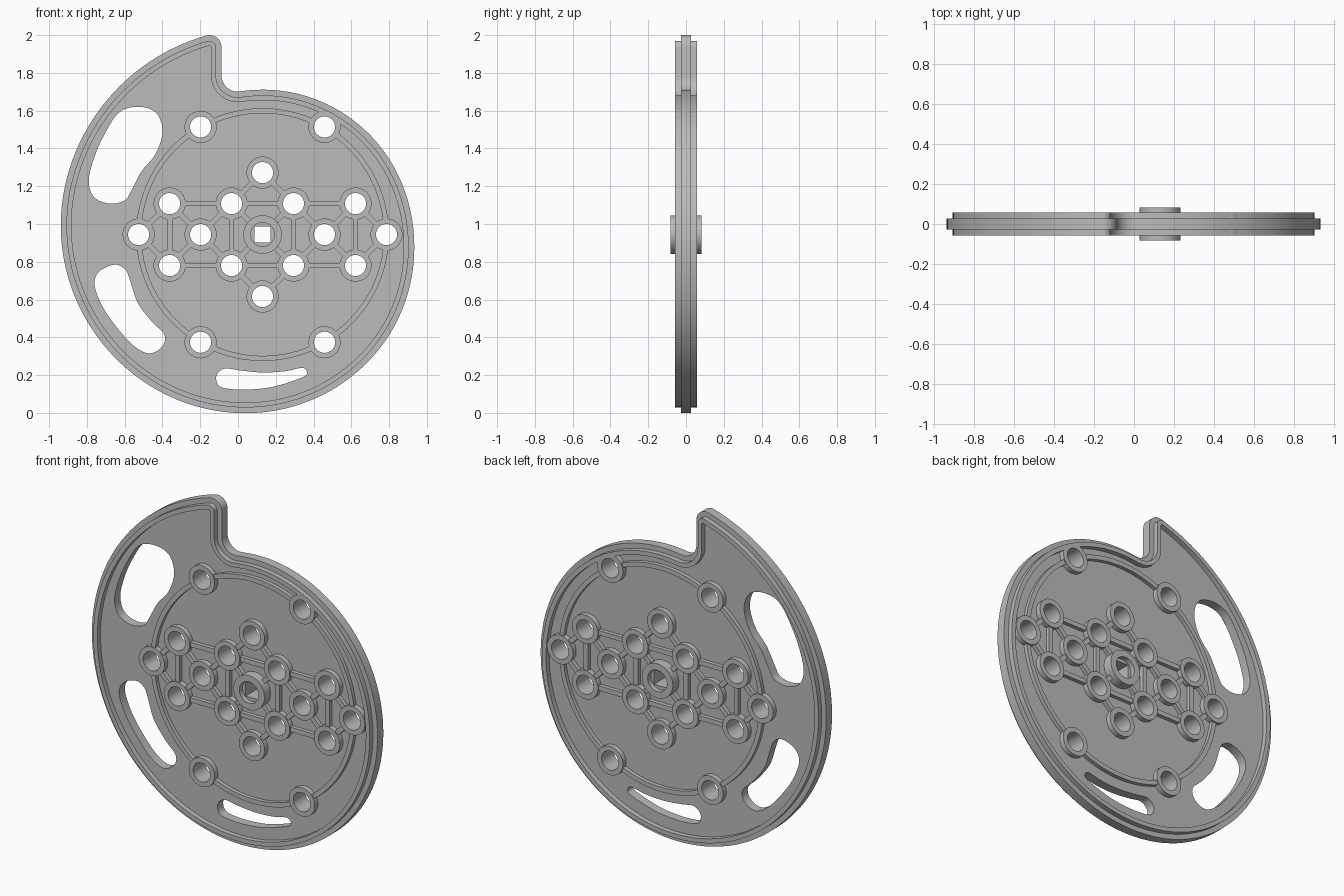
import bpy, bmesh, math
from mathutils import Vector

if "Cube" in bpy.data.objects:
    bpy.data.objects.remove(bpy.data.objects["Cube"])

CX, CZ = 0.13, 0.944            # hub axis
mat = bpy.data.materials.new("grey_plastic")
mat.diffuse_color = (0.5, 0.5, 0.5, 1)
mat.use_nodes = True
mat.node_tree.nodes["Principled BSDF"].inputs["Base Color"].default_value = mat.diffuse_color


def plate(name, loops, half):
    """Fill nested loops (x, z) and extrude them to y = +-half."""
    cu = bpy.data.curves.new(name, 'CURVE')
    cu.dimensions, cu.fill_mode, cu.extrude = '2D', 'BOTH', half
    for loop in loops:
        sp = cu.splines.new('POLY')
        sp.points.add(len(loop) - 1)
        for p, (x, z) in zip(sp.points, loop):
            p.co = (x, z, 0, 1)
        sp.use_cyclic_u = True
    tmp = bpy.data.objects.new(name + "_curve", cu)
    bpy.context.collection.objects.link(tmp)
    dg = bpy.context.evaluated_depsgraph_get()
    me = bpy.data.meshes.new_from_object(tmp.evaluated_get(dg))
    bpy.data.objects.remove(tmp)
    bm = bmesh.new()
    bm.from_mesh(me)
    bmesh.ops.remove_doubles(bm, verts=bm.verts, dist=1e-5)
    for v in bm.verts:
        x, y, z = v.co
        v.co = (x, -z, y)
    bmesh.ops.recalc_face_normals(bm, faces=bm.faces)
    bm.to_mesh(me)
    bm.free()
    me.name = name
    me.materials.clear()
    me.materials.append(mat)
    ob = bpy.data.objects.new(name, me)
    bpy.context.collection.objects.link(ob)
    bpy.ops.object.select_all(action='DESELECT')
    ob.select_set(True)
    bpy.context.view_layer.objects.active = ob
    bpy.ops.object.shade_smooth_by_angle(angle=math.radians(30))
    return ob


def arc(cx, cz, r, a0, a1, n):
    return [(cx + r * math.cos(math.radians(a0 + (a1 - a0) * i / n)),
             cz + r * math.sin(math.radians(a0 + (a1 - a0) * i / n))) for i in range(n + 1)]


def circle(cx, cz, r, n=40):
    return arc(cx, cz, r, 0, 360, n)[:-1]


def catmull(a, b, c, d, t):
    return 0.5 * (2 * b + (c - a) * t + (2 * a - 5 * b + 4 * c - d) * t * t
                  + (3 * b - a - 3 * c + d) * t ** 3)


def smooth_loop(pts, n=6):
    v = [Vector(p) for p in pts]
    k = len(v)
    return [tuple(catmull(v[i - 1], v[i], v[(i + 1) % k], v[(i + 2) % k], j / n))
            for i in range(k) for j in range(n)]


def inset(loop, d):
    """Offset a clockwise loop inward."""
    out = []
    for i, p in enumerate(loop):
        t = Vector(loop[(i + 1) % len(loop)]) - Vector(loop[i - 1])
        t.normalize()
        out.append((p[0] + t.y * d, p[1] - t.x * d))
    return out


# Spiral cam outline: radius every 45 degrees, clockwise from the top
RADII = [.768, .767, .775, .801, .866, .941, 1.010, 1.067, 1.090, 1.096, 1.096]


def radius(a):
    s = a / 45 + 1
    i = min(max(int(s), 1), len(RADII) - 3)
    return catmull(*RADII[i - 1:i + 3], s - i)


outline = []
for i in range(161):
    a = -9 + (344.1 + 9) * i / 160
    r = radius(max(a, 0))
    outline.append((CX + r * math.sin(math.radians(a)), CZ + r * math.cos(math.radians(a))))
outline += arc(-0.152, 1.935, 0.065, 105.9, 0, 12)[1:]      # rounded tip
outline += arc(-0.002, 1.786, 0.085, 180, 279, 12)[:-1]     # notch fillet

# Lightening slots
slots = [
    [(-.52, 1.62), (-.63, 1.59), (-.717, 1.455), (-.77, 1.325), (-.79, 1.22), (-.76, 1.14),
     (-.68, 1.108), (-.60, 1.125), (-.563, 1.18), (-.51, 1.28), (-.437, 1.37), (-.40, 1.485),
     (-.43, 1.585)],
    [(-.653, .785), (-.733, .75), (-.76, .68), (-.717, .563), (-.637, .447), (-.548, .352),
     (-.468, .315), (-.40, .352), (-.39, .415), (-.457, .484), (-.532, .585), (-.573, .706),
     (-.597, .76)],
    [(-.071, .235), (-.114, .198), (-.103, .145), (-.045, .127), (.06, .124), (.193, .14),
     (.34, .188), (.365, .214), (.34, .238), (.246, .22), (.124, .214), (.008, .225)],
]

# Bolt hole positions around the hub
P = 0.164
grid = [(sx * k * P, sz * P) for k in (1, 3) for sx in (-1, 1) for sz in (-1, 1)]
grid += [(-2 * P, 0), (2 * P, 0), (-4 * P, 0), (4 * P, 0), (0, -2 * P), (0, 2 * P)]
outer = [(sx * 2 * P, sz * .57) for sx in (-1, 1) for sz in (-1, 1)]
holes = [(CX + x, CZ + z) for x, z in grid + outer]

# Web with raised rim on both faces
plate("web", [outline] + [smooth_loop(s) for s in slots]
      + [circle(x, z, .068) for x, z in holes] + [circle(CX, CZ, .08)], .027)
plate("rim", [inset(outline, .03), inset(outline, .056)], .057)

# Bolt bosses
for x, z in holes:
    plate("bolt_boss", [circle(x, z, .085), circle(x, z, .056)], .057)

# Hub collar and square-bored core
plate("hub_collar", [circle(CX, CZ, .102), circle(CX, CZ, .063)], .083)
h = .042
plate("hub_core", [circle(CX, CZ, .075),
                   [(CX - h, CZ - h), (CX + h, CZ - h), (CX + h, CZ + h), (CX - h, CZ + h)]], .054)


# Straight ribs between neighbouring bosses
def rib(a, b, trim_a=.072, trim_b=.072, w=.014):
    a, b = Vector(a), Vector(b)
    d = (b - a).normalized()
    n = Vector((-d.y, d.x)) * w
    a, b = a + d * trim_a, b - d * trim_b
    off = Vector((CX, CZ))
    plate("rib", [[tuple(off + q) for q in (a - n, b - n, b + n, a + n)]], .05)


for s in (-1, 1):
    for k in (-3, -1, 1):
        rib((k * P, s * P), ((k + 2) * P, s * P))           # horizontal rows
    for k in (1, 3):
        rib((s * k * P, -P), (s * k * P, P))                # uprights
    for t in (-1, 1):
        rib((0, 0), (s * P, t * P), trim_a=.085)            # diagonals
        rib((0, t * 2 * P), (s * P, t * P))
        rib((s * P, t * P), (s * 2 * P, 0))
        rib((s * 2 * P, 0), (s * 3 * P, t * P))
        rib((s * 3 * P, t * P), (s * 4 * P, 0))

# Circular rib joining the outer bosses
for k in range(6):
    a0, a1 = k * 60 + 6.3, k * 60 + 53.7
    plate("ring_rib", [arc(CX, CZ, .669, a0, a1, 20) + arc(CX, CZ, .642, a1, a0, 20)], .05)
